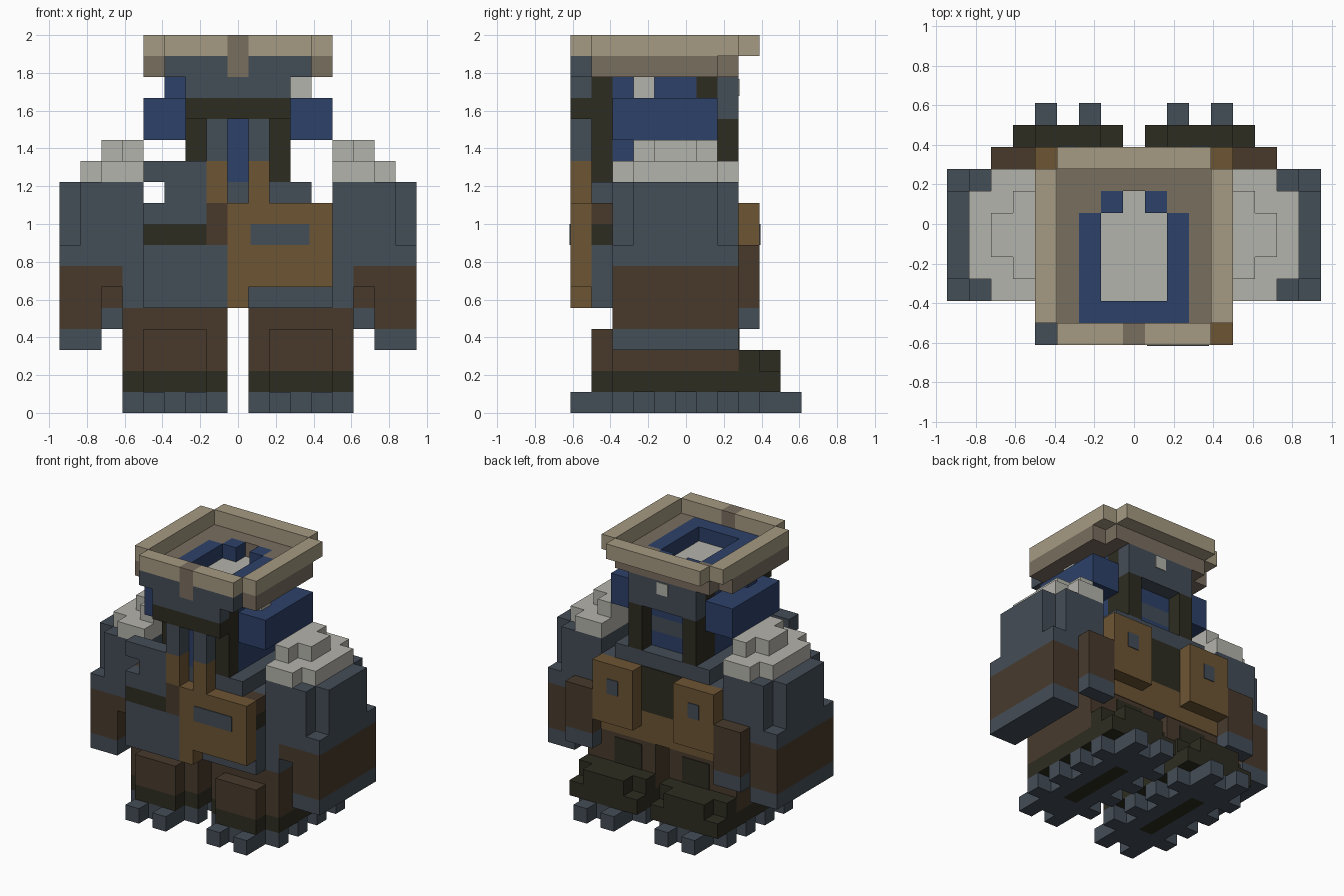
import bpy
import bmesh

if "Cube" in bpy.data.objects:
    bpy.data.objects.remove(bpy.data.objects["Cube"])

UNIT = 2 / 18  # edge of one block


def material(name, hexcode):
    rgb = [int(hexcode[i:i + 2], 16) / 255 for i in range(0, 6, 2)]
    color = [c / 12.92 if c < 0.04 else ((c + 0.055) / 1.055) ** 2.4 for c in rgb] + [1]
    mat = bpy.data.materials.new(name)
    mat.use_nodes = True
    mat.diffuse_color = color
    shader = mat.node_tree.nodes["Principled BSDF"]
    shader.inputs["Base Color"].default_value = color
    shader.inputs["Roughness"].default_value = 0.9
    return mat


slate = material("slate", "444d57")
tan = material("tan", "a59a82")
taupe = material("taupe", "7a6e60")
white = material("off_white", "b4b3ac")
blue = material("navy_blue", "2d4168")
dark = material("dark_olive", "2d2c21")
ochre = material("ochre", "6d5534")
brown = material("brown", "483a2c")


def box(name, mat, x, y, z, mirror=False):
    """Box between block coordinates, optionally mirrored across x."""
    bm = bmesh.new()
    spans = [x, (-x[1], -x[0])] if mirror else [x]
    for span in spans:
        made = bmesh.ops.create_cube(bm, size=1)["verts"]
        for v in made:
            v.co = [UNIT * (lo + (c + 0.5) * (hi - lo))
                    for c, (lo, hi) in zip(v.co, (span, y, z))]
    mesh = bpy.data.meshes.new(name)
    bm.to_mesh(mesh)
    bm.free()
    mesh.materials.append(mat)
    obj = bpy.data.objects.new(name, mesh)
    bpy.context.collection.objects.link(obj)
    return obj


def pair(name, mat, x, y, z):
    return box(name, mat, x, y, z, mirror=True)


def wide(name, mat, half, y, z):
    return box(name, mat, (-half, half), y, z)


# Boot soles with lugs
pair("sole_rail_inner", slate, x=(1.5, 2.5), y=(-4.5, 4.5), z=(0, 1))
pair("sole_rail_outer", slate, x=(3.5, 4.5), y=(-4.5, 4.5), z=(0, 1))
pair("sole_strip", dark, x=(2.5, 3.5), y=(-2.5, 2.5), z=(0, 1))
for end, span in (("front", (-4.5, -2.5)), ("back", (2.5, 4.5))):
    pair("sole_" + end, slate, x=(2.5, 3.5), y=span, z=(0, 1))
for start in (1.5, 3.5):
    pair("toe_lug", slate, x=(start, start + 1), y=(-5.5, -4.5), z=(0, 1))
    pair("heel_lug", slate, x=(start, start + 1), y=(4.5, 5.5), z=(0, 1))
for row in range(4):
    rows = (2 * row - 3.5, 2 * row - 2.5)
    pair("inner_lug", slate, x=(0.5, 1.5), y=rows, z=(0, 1))
    pair("outer_lug", slate, x=(4.5, 5.5), y=rows, z=(0, 1))

# Boots and legs
pair("boot", dark, x=(0.5, 5.5), y=(-3.5, 4.5), z=(1, 2))
pair("boot_toe", dark, x=(1.5, 4.5), y=(-4.5, -3.5), z=(1, 2))
pair("boot_heel", dark, x=(0.5, 5.5), y=(2.5, 3.5), z=(2, 3))
pair("boot_heel_tab", dark, x=(1.5, 4.5), y=(3.5, 4.5), z=(2, 3))
pair("leg", brown, x=(0.5, 5.5), y=(-3.5, 2.5), z=(2, 5))
pair("knee_pad", brown, x=(1.5, 4.5), y=(-4.5, -3.5), z=(2, 4))
pair("leg_patch", dark, x=(1.5, 3.5), y=(2.5, 2.55), z=(3, 4.7))

# Torso and coat
wide("torso", slate, 4.5, y=(-3.5, 2.5), z=(5, 10))
wide("chest", slate, 3.5, y=(-4.5, 2.5), z=(10, 11))
pair("coat_side", slate, x=(4.5, 5.5), y=(-3.5, 2.5), z=(5, 11))
wide("coat_front_low", slate, 4.5, y=(-4.5, -3.5), z=(5, 8))
wide("coat_stripe", dark, 4.5, y=(-4.5, -3.5), z=(8, 9))
wide("coat_front_top", brown, 4.5, y=(-4.5, -3.5), z=(9, 10))

# Right coat flap
FRONT = (-5.5, -4.5)
box("flap_lower", slate, x=(-4.5, -0.5), y=FRONT, z=(5, 8))
box("flap_stripe", dark, x=(-4.5, -1.5), y=FRONT, z=(8, 9))
box("flap_middle", slate, x=(-4.5, -1.5), y=FRONT, z=(9, 10))
box("flap_upper", slate, x=(-3.5, -1.5), y=FRONT, z=(10, 11))
box("flap_bar", slate, x=(-4.5, -1.5), y=FRONT, z=(11, 12))
box("flap_buckle", brown, x=(-1.5, -0.5), y=FRONT, z=(8, 10))

# Apron with pocket slot and straps
box("apron", ochre, x=(-0.5, 4.5), y=FRONT, z=(6, 10))
box("apron_tail", ochre, x=(-0.5, 0.5), y=FRONT, z=(5, 6))
box("apron_slot", slate, x=(0.6, 3.4), y=(-5.55, -5.5), z=(8, 9))
pair("apron_strap", ochre, x=(0.5, 1.5), y=FRONT, z=(10, 12))

# Back packs and belt
pair("pack", ochre, x=(1.5, 4.5), y=(2.5, 3.5), z=(6, 10))
pair("pack_button", slate, x=(2.6, 3.4), y=(3.5, 3.55), z=(8, 9))
wide("back_panel", dark, 1.5, y=(2.5, 2.55), z=(7, 10))
wide("back_belt", ochre, 4.5, y=(2.5, 2.55), z=(5, 7))

# Arms
pair("shoulder", slate, x=(5.5, 7.5), y=(-3.5, 2.5), z=(7, 11))
pair("shoulder_outer", slate, x=(7.5, 8.5), y=(-2.5, 1.5), z=(8, 11))
pair("sleeve_edge", slate, x=(7.5, 8.5), y=(-3.5, 2.5), z=(7, 8))
pair("forearm", brown, x=(6.5, 8.5), y=(-3.5, 2.5), z=(4, 7))
pair("forearm_inner", brown, x=(5.5, 6.5), y=(-3.5, 2.5), z=(6, 7))
pair("hand", slate, x=(6.5, 8.5), y=(-3.5, 2.5), z=(3, 4))
pair("elbow_guard", brown, x=(4.5, 6.5), y=(2.5, 3.5), z=(5, 8))
pair("elbow_guard_tip", slate, x=(4.5, 6.5), y=(2.5, 3.5), z=(4, 5))

# Fur on the shoulders
pair("fur_base", white, x=(4.5, 6.5), y=(-3.5, 2.5), z=(11, 12))
pair("fur_base_outer", white, x=(6.5, 7.5), y=(-2.5, 1.5), z=(11, 12))
pair("fur_top", white, x=(4.5, 5.5), y=(-2.5, 1.5), z=(12, 13))
pair("fur_top_outer", white, x=(5.5, 6.5), y=(-1.5, 0.5), z=(12, 13))

# Head
wide("head_core", blue, 2.5, y=(-3.5, 0.5), z=(11, 16))
wide("head_floor", white, 1.5, y=(-3.5, 1.5), z=(16, 16.05))
for level in range(11, 16):
    wide("nape_band", slate if level % 2 == 0 else blue, 1.5,
         y=(0.5, 1.5), z=(level, level + 1))
pair("nape_side", dark, x=(1.5, 2.5), y=(0.5, 1.5), z=(11, 16))
pair("back_post", dark, x=(1.5, 2.5), y=(1.5, 2.5), z=(11, 14))
wide("back_collar", slate, 2.5, y=(1.5, 2.5), z=(14, 16))
wide("back_vent", white, 0.4, y=(2.5, 2.55), z=(15.1, 15.9))
pair("ear_block", blue, x=(2.5, 4.5), y=(-3.5, 1.5), z=(13, 15))
box("left_ear_tab", white, x=(2.5, 3.5), y=(-2.5, -1.5), z=(15, 16))
box("right_ear_tab", blue, x=(-3.5, -2.5), y=(-2.5, -1.5), z=(15, 16))

# Face
wide("nose", blue, 0.5, y=(-4.5, -3.5), z=(11, 14))
pair("cheek", slate, x=(0.5, 1.5), y=(-4.5, -3.5), z=(11, 14))
pair("face_column", slate, x=(0.5, 1.5), y=FRONT, z=(12, 14))
pair("face_post", dark, x=(1.5, 2.5), y=(-4.5, -3.5), z=(11, 16))
wide("brow_back", dark, 1.5, y=(-4.5, -3.5), z=(14, 16))
wide("brow", dark, 2.5, y=FRONT, z=(14, 15))
wide("forehead", slate, 2.5, y=FRONT, z=(15, 16))

# Hollow hat crown
wide("crown_wall_front", blue, 2.5, y=(-4.5, -3.5), z=(16, 17))
pair("crown_wall_side", blue, x=(1.5, 2.5), y=(-3.5, 0.5), z=(16, 17))
pair("crown_wall_corner", blue, x=(0.5, 1.5), y=(0.5, 1.5), z=(16, 17))
pair("crown_corner", taupe, x=(1.5, 2.5), y=(0.5, 1.5), z=(16, 17))
pair("crown_side", taupe, x=(2.5, 3.5), y=(-4.5, 2.5), z=(16, 17))
pair("crown_side_bump", taupe, x=(3.5, 4.5), y=(-4.5, 1.5), z=(16, 17))
wide("crown_back", taupe, 2.5, y=(1.5, 2.5), z=(16, 17))
pair("crown_front", slate, x=(0.5, 3.5), y=FRONT, z=(16, 17))
wide("crown_badge", taupe, 0.5, y=FRONT, z=(16, 18))

# Hat rim with notched corners
pair("rim_front", tan, x=(0.5, 3.5), y=FRONT, z=(17, 18))
pair("rim_side", tan, x=(3.5, 4.5), y=(-4.5, 2.5), z=(17, 18))
wide("rim_back", tan, 3.5, y=(2.5, 3.5), z=(17, 18))
